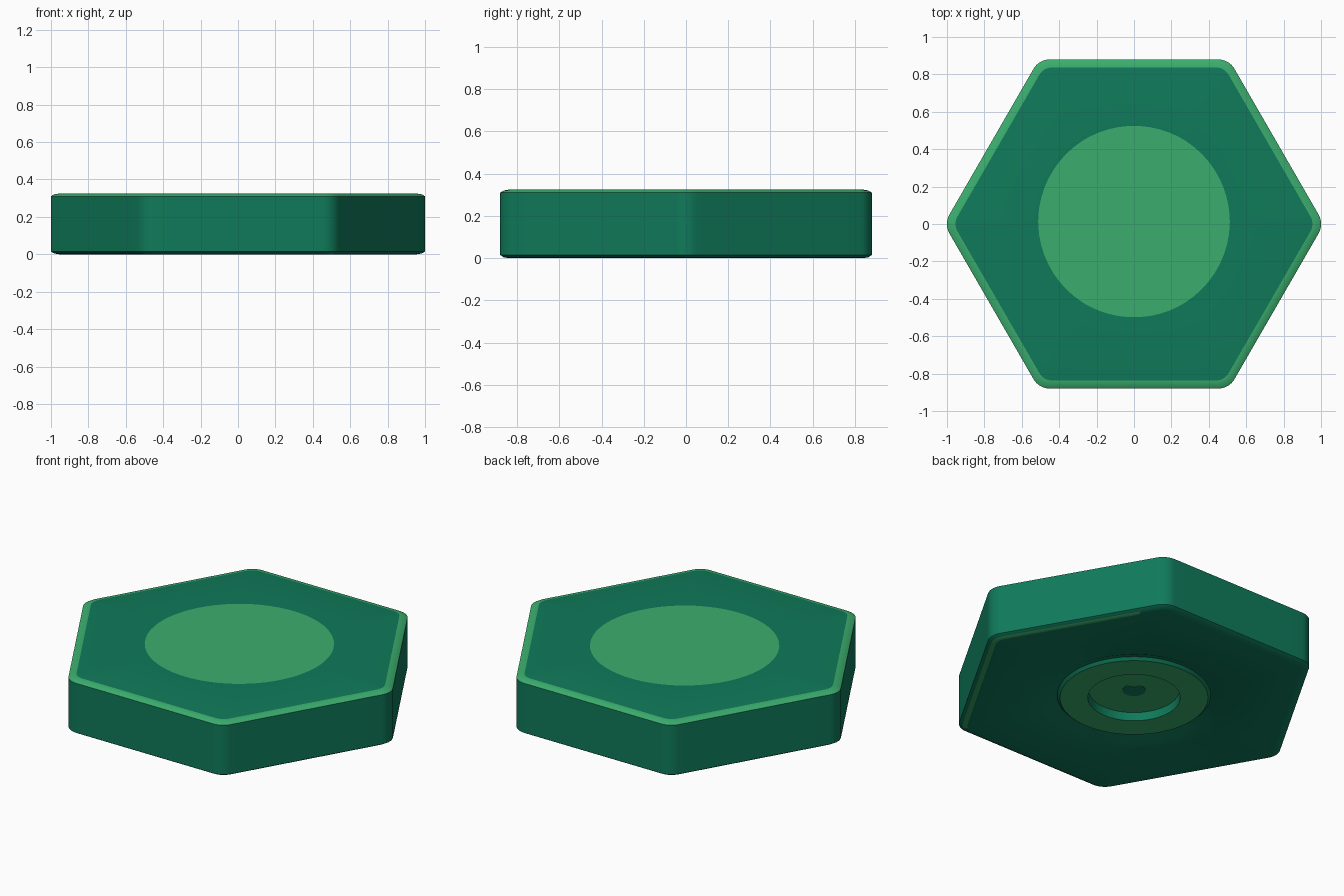
import bpy, bmesh, math
from mathutils import Vector

if "Cube" in bpy.data.objects:
    bpy.data.objects.remove(bpy.data.objects["Cube"])

DARK, LIGHT = 0, 1


def material(name, rgb):
    m = bpy.data.materials.new(name)
    m.diffuse_color = (*rgb, 1)
    m.use_nodes = True
    m.node_tree.nodes["Principled BSDF"].inputs["Base Color"].default_value = m.diffuse_color
    return m


mats = [material("deep green", (0.0048, 0.195, 0.102)),
        material("light green", (0.043, 0.42, 0.155))]


def hexagon(apothem, r, z):
    """Rounded hexagon loop: a corner arc, then points along the next side."""
    reach = (apothem - r) / math.cos(math.radians(30))
    arcs = []
    for k in range(6):
        a = math.radians(60 * k)
        arcs.append([Vector((reach * math.cos(a) + r * math.cos(a + t),
                             reach * math.sin(a) + r * math.sin(a + t), z))
                     for t in (math.radians(-30 + 60 * i / 8) for i in range(9))])
    pts = []
    for k in range(6):
        pts += arcs[k]
        p, q = arcs[k][-1], arcs[(k + 1) % 6][0]
        pts += [p.lerp(q, i / 9) for i in range(1, 9)]
    return pts


GUIDE = hexagon(0.88, 0.1, 0)


def circle(r, z, cy=0.0):
    """Circle loop matched point for point to the hexagon loop."""
    return [Vector((r * p.x / p.length, r * p.y / p.length + cy, z)) for p in GUIDE]


def make_object(name, bm):
    bmesh.ops.recalc_face_normals(bm, faces=bm.faces[:])
    me = bpy.data.meshes.new(name)
    bm.to_mesh(me)
    bm.free()
    for m in mats:
        me.materials.append(m)
    ob = bpy.data.objects.new(name, me)
    bpy.context.collection.objects.link(ob)
    return ob


# Body: loops from the top disc, over the rim, down to the underside recess
loops = [
    (circle(0.512, 0.325, 0.013), LIGHT),     # top disc (cap)
    (hexagon(0.837, 0.08, 0.325), DARK),      # top face
    (hexagon(0.862, 0.09, 0.321), LIGHT),     # top bevel
    (hexagon(0.88, 0.1, 0.310), LIGHT),
    (hexagon(0.88, 0.1, 0.015), DARK),        # side walls
    (hexagon(0.862, 0.09, 0.004), DARK),      # bottom bevel
    (hexagon(0.837, 0.08, 0.0), DARK),
    (circle(0.47, 0.0), DARK),                # underside
    (circle(0.43, 0.018), DARK),              # shallow moat
    (circle(0.415, 0.018), DARK),
    (circle(0.40, 0.002), DARK),              # ring outer slope
    (circle(0.25, 0.002), LIGHT),             # ring face
    (circle(0.245, 0.05), DARK),              # recess wall
]
bm = bmesh.new()
rows = [[bm.verts.new(p) for p in pts] for pts, _ in loops]
n = len(GUIDE)
for j in range(1, len(rows)):
    for i in range(n):
        k = (i + 1) % n
        f = bm.faces.new((rows[j - 1][i], rows[j - 1][k], rows[j][k], rows[j][i]))
        f.material_index = loops[j][1]
        # Worn light strip on the right-hand bottom edges
        if j == 6:
            c = f.calc_center_median()
            angle = math.degrees(math.atan2(c.y, c.x))
            if -60 < angle < 50:
                f.material_index = LIGHT
for row in (rows[0], rows[-1]):
    bm.faces.new(row).material_index = LIGHT
body = make_object("hexagon_body", bm)
bpy.context.view_layer.objects.active = body
body.select_set(True)
bpy.ops.object.shade_smooth_by_angle(angle=math.radians(35))

# Small notched patch on the recess floor
bm = bmesh.new()
pts = []
for i in range(40):
    t = 2 * math.pi * i / 40
    r = 0.062 * (1 - 0.5 * max(0, math.cos(t - math.radians(50))) ** 8)
    pts.append(bm.verts.new((r * math.cos(t), r * math.sin(t), 0.047)))
face = bm.faces.new(pts)
ext = bmesh.ops.extrude_face_region(bm, geom=[face])
bmesh.ops.translate(bm, vec=(0, 0, 0.0025),
                    verts=[g for g in ext["geom"] if isinstance(g, bmesh.types.BMVert)])
make_object("recess_patch", bm)
